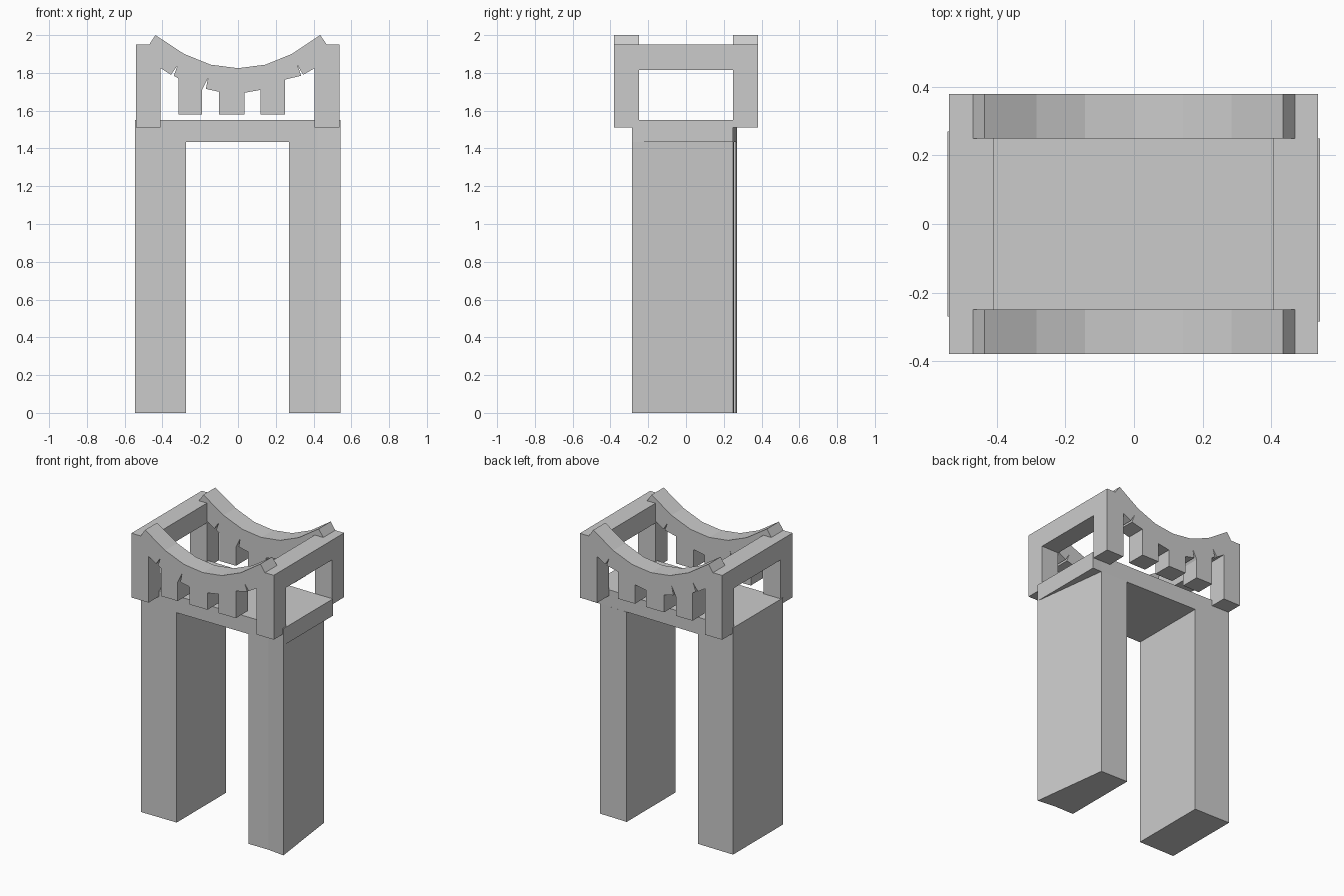
import bpy, bmesh
from mathutils import Vector

if "Cube" in bpy.data.objects:
    bpy.data.objects.remove(bpy.data.objects["Cube"])


def prism(name, points, lo, hi, axis):
    """Extrude a closed outline between lo and hi; axis 'Y' uses (x, z), 'Z' uses (x, y)."""
    bm = bmesh.new()
    verts = [bm.verts.new((u, lo, v) if axis == 'Y' else (u, v, lo)) for u, v in points]
    face = bm.faces.new(verts)
    out = bmesh.ops.extrude_face_region(bm, geom=[face])
    step = Vector((0, hi - lo, 0)) if axis == 'Y' else Vector((0, 0, hi - lo))
    bmesh.ops.translate(bm, vec=step,
                        verts=[g for g in out["geom"] if isinstance(g, bmesh.types.BMVert)])
    bmesh.ops.recalc_face_normals(bm, faces=bm.faces)
    mesh = bpy.data.meshes.new(name)
    bm.to_mesh(mesh)
    bm.free()
    obj = bpy.data.objects.new(name, mesh)
    bpy.context.collection.objects.link(obj)
    return obj


# Two legs; the right one tapers towards the back
leg_top = 1.435
prism("left_leg", [(-.545, -.27), (-.275, -.27), (-.275, .265), (-.545, .27)], 0, leg_top, 'Z')
prism("right_leg", [(.27, -.27), (.42, -.27), (.543, -.285), (.475, .25), (.27, .255)],
      0, leg_top, 'Z')

# Lintel slab joining the legs
prism("lintel", [(-.545, -.27), (.42, -.27), (.543, -.285), (.543, .25), (.475, .25), (-.545, .27)],
      leg_top, 1.55, 'Z')

# Sagging rail with end posts, hanging teeth and small cracks
top = [(-.54, 1.95), (-.47, 1.95), (-.437, 2.0), (-.285, 1.90), (-.143, 1.843), (0, 1.825),
       (.143, 1.843), (.285, 1.90), (.435, 2.0), (.47, 1.95), (.537, 1.95)]
under = [(.537, 1.51), (.406, 1.51), (.406, 1.825), (.345, 1.79), (.315, 1.84), (.335, 1.785),
         (.25, 1.765), (.25, 1.58), (.12, 1.58), (.12, 1.71), (.035, 1.695), (.035, 1.58),
         (-.10, 1.58), (-.10, 1.70), (-.17, 1.715), (-.158, 1.775), (-.19, 1.71), (-.19, 1.58),
         (-.315, 1.58), (-.315, 1.77), (-.34, 1.785), (-.32, 1.84), (-.355, 1.79),
         (-.41, 1.825), (-.41, 1.51), (-.54, 1.51)]
for name, y in (("front_rail", -.38), ("back_rail", .25)):
    prism(name, top + under, y, y + .13, 'Y')

# Side beams between the posts
for name, x0, x1 in (("left_beam", -.54, -.41), ("right_beam", .406, .537)):
    prism(name, [(x0, -.25), (x1, -.25), (x1, .25), (x0, .25)], 1.815, 1.95, 'Z')
